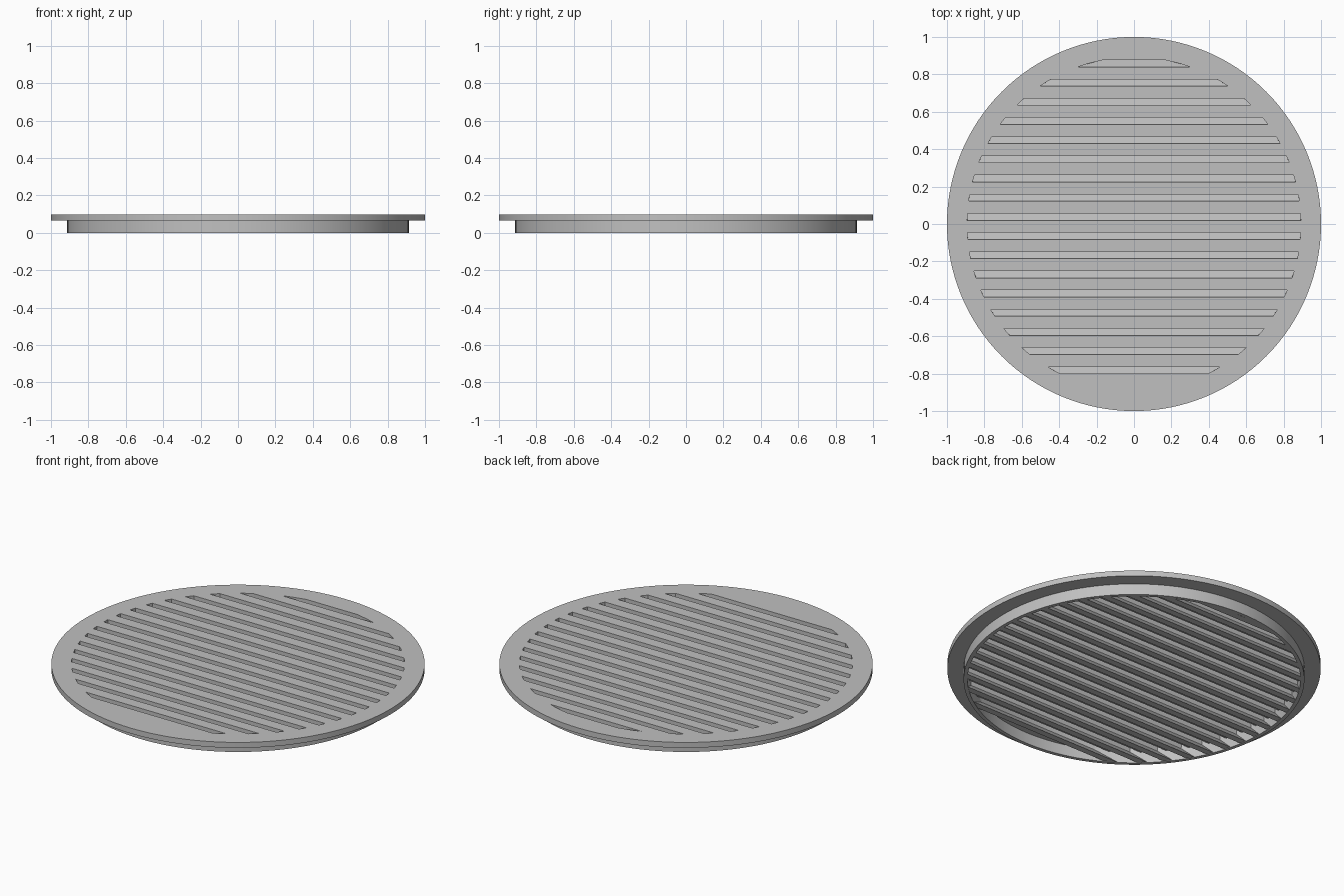
import bpy
import bmesh
import math

cube = bpy.data.objects.get("Cube")
if cube:
    bpy.data.objects.remove(cube)

SEGMENTS = 128
HEIGHT = 0.097        # overall height
FLANGE_Z = 0.065      # underside of the flange
COLLAR_OUT, COLLAR_IN = 0.913, 0.892
SLOTS, PITCH, FIRST, GAP = 17, 0.1025, -0.8, 0.036
SLAT = 0.038          # slat thickness along y

grey = bpy.data.materials.new("light_grey")
grey.use_nodes = True
colour = (0.53, 0.53, 0.53, 1)
grey.diffuse_color = colour
grey.node_tree.nodes["Principled BSDF"].inputs["Base Color"].default_value = colour


def make_object(name, bm):
    bmesh.ops.recalc_face_normals(bm, faces=bm.faces)
    mesh = bpy.data.meshes.new(name)
    bm.to_mesh(mesh)
    bm.free()
    mesh.materials.append(grey)
    obj = bpy.data.objects.new(name, mesh)
    bpy.context.collection.objects.link(obj)
    return obj


def smooth(obj):
    bpy.ops.object.select_all(action="DESELECT")
    obj.select_set(True)
    bpy.context.view_layer.objects.active = obj
    bpy.ops.object.shade_smooth_by_angle(angle=math.radians(30))


def add_bar(bm, y, width, z_low, z_high, lean, radius):
    """Bar along x, ends trimmed to a circle, bottom shifted along y by lean."""
    rings = []
    for z, shift in ((z_low, lean), (z_high, 0)):
        ys = [y + shift + width * t for t in (0, 0.5, 1)]
        pts = [(math.sqrt(max(radius**2 - v * v, 0.0004)), v) for v in ys]
        outline = pts + [(-x, v) for x, v in reversed(pts)]
        rings.append([bm.verts.new((x, v, z)) for x, v in outline])
    low, high = rings
    bm.faces.new(low)
    bm.faces.new(high)
    for i in range(len(low)):
        j = (i + 1) % len(low)
        bm.faces.new((low[i], low[j], high[j], high[i]))


# Round top plate
bm = bmesh.new()
bmesh.ops.create_cone(bm, cap_ends=True, segments=SEGMENTS, radius1=1, radius2=1,
                      depth=HEIGHT - FLANGE_Z)
bmesh.ops.translate(bm, verts=bm.verts, vec=(0, 0, (HEIGHT + FLANGE_Z) / 2))
plate = make_object("top_plate", bm)

# Slots cut through the plate
bm = bmesh.new()
for i in range(SLOTS):
    add_bar(bm, FIRST + PITCH * i, GAP, FLANGE_Z - 0.02, HEIGHT + 0.02, 0, COLLAR_IN)
cutter = make_object("slot_cutter", bm)
cutter.hide_render = True
cut = plate.modifiers.new("slots", "BOOLEAN")
cut.object = cutter
cut.operation = "DIFFERENCE"
cut.solver = "EXACT"
bpy.context.view_layer.objects.active = plate
bpy.ops.object.modifier_apply(modifier="slots")
bpy.data.objects.remove(cutter)
smooth(plate)

# Collar below the plate
bm = bmesh.new()
top = FLANGE_Z + 0.01
profile = [(COLLAR_IN, 0), (COLLAR_OUT, 0), (COLLAR_OUT, top), (COLLAR_IN, top)]
loops = []
for k in range(SEGMENTS):
    a = math.tau * k / SEGMENTS
    loops.append([bm.verts.new((r * math.cos(a), r * math.sin(a), z)) for r, z in profile])
for k in range(SEGMENTS):
    here, there = loops[k], loops[(k + 1) % SEGMENTS]
    for i in range(4):
        j = (i + 1) % 4
        bm.faces.new((here[i], there[i], there[j], here[j]))
smooth(make_object("collar", bm))

# Slanted slats that hide the slots from above
bm = bmesh.new()
for i in range(SLOTS):
    y = FIRST + PITCH * i - SLAT
    lean = min(0.062, COLLAR_IN - y - SLAT - 0.005)
    add_bar(bm, y, SLAT, 0.003, FLANGE_Z + 0.002, lean, COLLAR_IN + 0.004)
make_object("slats", bm)
